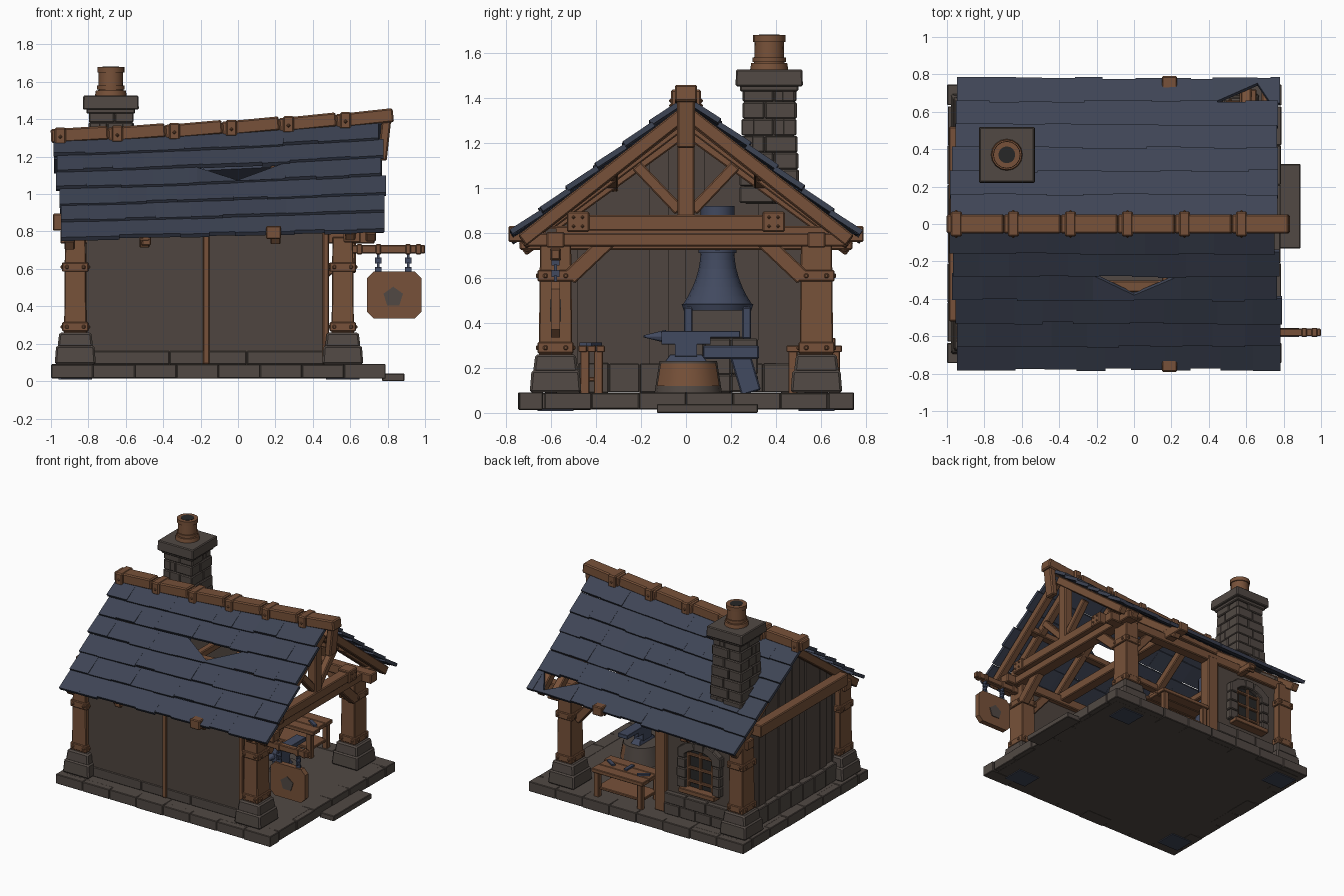
import bpy, bmesh, random
from math import pi, sin, cos
from mathutils import Matrix, Vector

random.seed(4)
if "Cube" in bpy.data.objects:
    bpy.data.objects.remove(bpy.data.objects["Cube"])

def material(name, *rgb):
    mat = bpy.data.materials.new(name)
    mat.use_nodes = True
    mat.diffuse_color = (*rgb, 1)
    shader = mat.node_tree.nodes["Principled BSDF"]
    shader.inputs["Base Color"].default_value = mat.diffuse_color
    return mat

SLATE = material("slate blue", .048, .058, .09)
WOOD = material("warm wood", .185, .083, .041)
STONE = material("grey brown stone", .082, .066, .057)
BOARD = material("dark board", .078, .06, .05)
METAL = material("blue iron", .053, .067, .115)
DARK = material("dark opening", .02, .02, .02)

# Shared building lines
FLOOR, PLATE = .09, .77
BACK_X, FRONT_X, SIDE_Y = -.87, .56, .58
SIDES = (-1, 1)
ROWS = 6

def jitter(amount):
    return random.uniform(-amount, amount)

def finish(name, bm, mat, bevel=0, smooth=False):
    bmesh.ops.recalc_face_normals(bm, faces=bm.faces)
    mesh = bpy.data.meshes.new(name)
    bm.to_mesh(mesh)
    bm.free()
    mesh.materials.append(mat)
    obj = bpy.data.objects.new(name, mesh)
    bpy.context.collection.objects.link(obj)
    if bevel:
        modifier = obj.modifiers.new("bevel", "BEVEL")
        modifier.width, modifier.segments = bevel, 1
    if smooth:
        bpy.ops.object.select_all(action="DESELECT")
        obj.select_set(True)
        bpy.context.view_layer.objects.active = obj
        bpy.ops.object.shade_smooth_by_angle()

def box(bm, centre, size, top=1, turn=Matrix.Identity(3)):
    for vert in bmesh.ops.create_cube(bm, size=1)["verts"]:
        taper = top if vert.co.z > 0 else 1
        local = Vector((vert.co.x * size[0] * taper, vert.co.y * size[1] * taper, vert.co.z * size[2]))
        vert.co = turn @ local + Vector(centre)

def beam(bm, start, end, width, height):
    start, end = Vector(start), Vector(end)
    along = (end - start).normalized()
    side = Vector((0, 1, 0)) if abs(along.x) > .6 else Vector((1, 0, 0))
    up = along.cross(side).normalized()
    side = up.cross(along)
    turn = Matrix((side, up, along)).transposed()
    box(bm, (start + end) / 2, (width, height, (end - start).length), 1, turn)

def drum(bm, centre, lower, upper, height, sides=16, turn=Matrix.Identity(3)):
    place = Matrix.Translation(centre) @ turn.to_4x4()
    bmesh.ops.create_cone(bm, cap_ends=True, segments=sides, radius1=lower,
                          radius2=upper, depth=height, matrix=place)

def slab(bm, corners, offset):
    # Thick plate from a flat outline, spread to both sides of it
    upper = [bm.verts.new(corner + offset) for corner in corners]
    lower = [bm.verts.new(corner - offset) for corner in corners]
    bm.faces.new(upper)
    bm.faces.new(lower[::-1])
    for i in range(len(corners)):
        bm.faces.new((upper[i], upper[i - 1], lower[i - 1], lower[i]))

def stones(bm, start, end, low, high, count, depth):
    # Row of slightly uneven blocks between two plan points
    start, end = Vector((*start, low)), Vector((*end, low))
    run = end - start
    for i in range(count):
        centre = start + run * (i + .5) / count
        centre.z = (low + high) / 2
        length, thick = run.length / count - .001, depth + jitter(.006)
        plan = (length, thick) if abs(run.x) > abs(run.y) else (thick, length)
        box(bm, centre, (*plan, high - low + jitter(.004)))

def ridge(x):
    return 1.285 + .1 * max(0, (x + 1) / 1.8) ** 1.4

def roof(x, slope, side):
    # Point on the roof: slope runs from 0 at the ridge to 1 at the eave
    eave = .775 + .025 * x
    return Vector((x, side * (.02 + .745 * slope), ridge(x) + (eave - ridge(x)) * slope))

# Base slab with edge stones and a step
bm = bmesh.new()
box(bm, (-.1, 0, .052), (1.7, 1.4, .074))
for side in SIDES:
    stones(bm, (-1, side * .69), (.79, side * .69), .015, FLOOR, 8, .11)
    end = -.105 + side * .835
    stones(bm, (end, -.63), (end, .63), .015, FLOOR, 6, .11)
box(bm, (.83, .095, .02), (.12, .45, .04))
finish("stone_base", bm, STONE, .004)

# Corner posts with stone feet, bands and rivets
feet, posts, pads = bmesh.new(), bmesh.new(), bmesh.new()
for x in (BACK_X, FRONT_X):
    for side in SIDES:
        y = side * SIDE_Y
        box(feet, (x, y, .14), (.22, .23, .1), .93)
        box(feet, (x, y, .22), (.19, .2, .08), .9)
        box(pads, (x, y, .012), (.18, .16, .008))
        box(posts, (x, y, .5), (.12, .15, .54), .92)
        for z in (.29, .61):
            box(posts, (x, y, z), (.14, .16, .05))
            for shift in (-.045, .045):
                box(posts, (x + shift, y, z), (.02, .176, .02))
                box(posts, (x, y + shift, z), (.156, .02, .02))
finish("post_feet", feet, STONE, .01)
finish("corner_posts", posts, WOOD, .005)
finish("foot_pads", pads, SLATE)

# Shingle rows, with one broken gap on each slope
gaps = {(-1, 2): (-.22, 0, .25), (1, 5): (.42, .66, .73)}
bm = bmesh.new()
for side in SIDES:
    normal = Vector((0, side * .57, .82))
    for row in range(ROWS):
        left, right = -.985 + .007 * row, .765 + .004 * row
        count = 10 + row % 2
        cuts = [left + (right - left) * i / count + jitter(.015) for i in range(count + 1)]
        gap = gaps.get((side, row))
        if gap:
            cuts = sorted([x for x in cuts if not gap[0] < x < gap[-1]] + list(gap))
        for a, b in zip(cuts, cuts[1:]):
            upper = [(row + .85 * bool(gap and x == gap[1])) / ROWS for x in (a, b)]
            lower = (row + 1) / ROWS + jitter(.008)
            lift = normal * (.014 + jitter(.003))
            corners = [roof(a, upper[0], side), roof(b, upper[1], side),
                       roof(b, lower, side) + lift, roof(a, lower, side) + lift]
            slab(bm, corners, normal * .012)
finish("roof_shingles", bm, SLATE)

# Ridge beam with straps and a drooping end
bm = bmesh.new()
tip, straps = .83, 6
for i in range(straps):
    a, b = [-1 + (tip + 1) * k / straps for k in (i, i + 1)]
    beam(bm, (a, 0, ridge(a) + .025), (b, 0, ridge(b) + .035), .1, .075)
    strap = a + .05
    box(bm, (strap, 0, ridge(strap) + .025), (.06, .135, .09))
    box(bm, (strap, 0, ridge(strap) + .02), (.02, .15, .02))
beam(bm, (.77, 0, 1.18), (.8, 0, 1.45), .05, .08)
finish("ridge_beam", bm, WOOD, .008)

# Timber frame
bm = bmesh.new()
truss = .64
drop = Vector((0, 0, -.055))
for side in SIDES:
    y = side * SIDE_Y
    beam(bm, (-.95, y, PLATE), (.73, y, PLATE), .08, .07)
    beam(bm, roof(-.9, .42, side) + drop, roof(.7, .42, side) + drop, .06, .05)
    for x in (-.9, -.5, .2, .6, .71):
        beam(bm, roof(x, .95, side) + drop, roof(x, 0, side) + drop, .055, .06)
    # Gable struts and knee braces
    beam(bm, (truss, side * .03, .9), (truss, side * .22, 1.1), .05, .05)
    beam(bm, (.6, side * .52, .6), (.6, side * .34, PLATE), .06, .07)
    beam(bm, (.5, y, .57), (.33, y, PLATE), .05, .06)
beam(bm, (.61, -.72, PLATE), (.61, .72, PLATE), .09, .06)
beam(bm, (truss, -.5, .845), (truss, .44, .845), .08, .07)
beam(bm, (truss, 0, .87), (truss, 0, 1.32), .07, .075)
beam(bm, (.19, -.79, .795), (.19, .79, .795), .08, .07)
beam(bm, (-.49, -.74, .75), (-.49, .74, .75), .05, .05)
beam(bm, (-.95, -.52, .85), (-.95, .52, .85), .08, .09)
beam(bm, (-.22, SIDE_Y, FLOOR), (-.22, SIDE_Y, PLATE), .09, .09)
for x in (-.17, .47):
    beam(bm, (x, -.615, FLOOR), (x, -.615, .8), .035, .05)
for y in (-.48, .39):
    box(bm, (truss, y, .85), (.1, .1, .09))
    for shift in (-.02, .02):
        for z in (.83, .87):
            box(bm, (.69, y + shift, z), (.02, .015, .015))
finish("timber_frame", bm, WOOD, .006)

# Side panels and the boarded end gable
bm = bmesh.new()
box(bm, (-.175, -.6, .455), (1.27, .05, .73))
box(bm, (-.52, .575, .45), (.6, .04, .7))
boards, half = 14, .56
for i in range(boards):
    edges = [half * (2 * (i + k) / boards - 1) for k in (0, 1)]
    low = [Vector((BACK_X, y, FLOOR)) for y in edges]
    high = [roof(BACK_X, (abs(y) - .02) / .745, 1).z - .03 for y in edges]
    top = [Vector((BACK_X, y, z)) for y, z in zip(edges, high)]
    slab(bm, low + top[::-1], Vector((.016 + jitter(.008), 0, 0)))
finish("board_walls", bm, BOARD)

# Stone footings under the walls
bm = bmesh.new()
for low, high, count in ((FLOOR, .17, 4), (.17, .25, 3)):
    stones(bm, (-.78, SIDE_Y), (-.26, SIDE_Y), low, high, count, .11)
stones(bm, (BACK_X, -.48), (BACK_X, .48), FLOOR, .22, 7, .11)
stones(bm, (-.78, -.6), (.46, -.6), FLOOR, .16, 3, .065)
finish("wall_footing", bm, STONE, .005)

# Window with stone surround, dark pane, bars and sill
surround, pane, bars = bmesh.new(), bmesh.new(), bmesh.new()
window = Vector((-.55, .6, .48))
for side in SIDES:
    for i in range(4):
        box(surround, window + Vector((side * .145, 0, .075 * i - .12)), (.07 + jitter(.01), .08, .072))
for i in range(5):
    angle = pi * (i + .5) / 5
    spot = window + Vector((.13 * cos(angle), 0, .12 + .055 * sin(angle)))
    box(surround, spot, (.08, .08, .065), 1, Matrix.Rotation((pi / 2 - angle) / 2, 3, "Y"))
box(pane, window, (.24, .008, .3))
for i in (-1, 0, 1):
    box(bars, window + Vector((i * .1, .01, 0)), (.02, .02, .29))
    box(bars, window + Vector((0, .01, i * .1)), (.22, .02, .02))
box(bars, window + Vector((0, .02, -.165)), (.3, .09, .035))
finish("window_surround", surround, STONE, .006)
finish("window_pane", pane, DARK)
finish("window_bars_and_sill", bars, WOOD, .004)

# Chimney of stone courses with a cap
bm = bmesh.new()
stack = Vector((-.68, .37, 0))
def up(height):
    return stack + Vector((0, 0, height))
box(bm, up(1.18), (.22, .22, .5))
for course in range(7):
    reach, joint = .132 - .0025 * course, .02 * (-1) ** course
    level = up(.97 + .075 * course)
    for side in SIDES:
        for a, b in ((-reach, joint), (joint, reach)):
            out, length = side * (reach - .03 + jitter(.004)), b - a - .002
            box(bm, level + Vector(((a + b) / 2, out, 0)), (length, .06, .074))
            box(bm, level + Vector((out, (a + b) / 2, 0)), (.06, length, .074))
box(bm, up(1.445), (.26, .26, .03))
box(bm, up(1.49), (.3, .3, .075), .98)
finish("chimney", bm, STONE, .006)

# Clay chimney pot with rims and a dark mouth
bm = bmesh.new()
drum(bm, up(1.54), .085, .08, .03)
drum(bm, up(1.6), .068, .064, .15)
drum(bm, up(1.57), .074, .074, .02)
drum(bm, up(1.665), .072, .072, .03)
finish("chimney_pot", bm, WOOD, 0, True)
bm = bmesh.new()
drum(bm, up(1.68), .045, .045, .004)
finish("pot_mouth", bm, DARK)

# Hearth, flared hood and iron trough
bm = bmesh.new()
for course in range(3):
    stones(bm, (-.6, -.04), (-.6, .32), FLOOR + .08 * course, .17 + .08 * course, 3, .36)
box(bm, (-.73, .14, .4), (.12, .3, .14))
finish("hearth", bm, STONE, .007)
bm = bmesh.new()
steps, hood = 6, Vector((-.58, .14, .5))
flare = [.075 + .08 * (1 - i / steps) ** 2 for i in range(steps + 1)]
for i, (lower, upper) in enumerate(zip(flare, flare[1:])):
    drum(bm, hood + Vector((0, 0, .04 * i)), lower, upper, .04)
drum(bm, hood - Vector((0, 0, .03)), .15, .16, .03)
drum(bm, hood + Vector((0, 0, .22)), .085, .085, .02)
drum(bm, hood + Vector((0, 0, .32)), .075, .075, .2)
finish("forge_hood", bm, METAL, 0, True)
bm = bmesh.new()
for shift in (-.13, .13):
    box(bm, (-.5, .14 + shift, .4), (.05, .04, .14))
box(bm, (-.28, .2, .27), (.16, .25, .06))
beam(bm, (-.28, .24, .26), (-.28, .29, FLOOR), .14, .09)
finish("forge_ironwork", bm, METAL, .006)

# Anvil on its block, with wood showing on one half
block, band, bm = bmesh.new(), bmesh.new(), bmesh.new()
drum(block, (.36, .01, .16), .15, .128, .14)
drum(band, (.36, .01, .17), .15, .133, .1)
hidden = [face for face in band.faces if face.calc_center_median().x < .4]
bmesh.ops.delete(band, geom=hidden, context="FACES")
for z, length, height, top in ((.24, .2, .04, .7), (.28, .1, .06, 1), (.335, .22, .06, 1)):
    box(bm, (.36, 0, z), (.08, length, height), top)
box(bm, (.36, .16, .35), (.08, .16, .03))
drum(bm, (.36, -.14, .34), .03, .005, .1, 8, Matrix.Rotation(pi / 2, 3, "X"))
finish("anvil_block", block, STONE, 0, True)
finish("anvil_block_band", band, WOOD, 0, True)
finish("anvil", bm, METAL, .006)

# Work table and stool with tools on top
bm, tools = bmesh.new(), bmesh.new()
for x, y, width, depth in ((.09, .57, .44, .25), (.22, -.42, .2, .12)):
    for i in (-1, 0, 1):
        box(bm, (x, y + i * depth / 3, .285), (width + jitter(.02), depth / 3 - .002, .03))
        turn = Matrix.Rotation(i, 3, "Z")
        box(tools, (x + i * width / 3, y + jitter(.03), .305), (.025, .09, .015), 1, turn)
    for a in SIDES:
        for b in SIDES:
            box(bm, (x + a * (width / 2 - .04), y + b * (depth / 2 - .03), .18), (.04, .04, .2))
    box(bm, (x, y, .15), (width - .06, depth - .06, .02))
finish("table_and_stool", bm, WOOD, .004)

# Hanging sign with clipped corners, bracket arm and chains
board, arm, patch = bmesh.new(), bmesh.new(), bmesh.new()
box(board, (.835, -SIDE_Y, .46), (.29, .04, .25))
upright = [e for e in board.edges if abs(e.verts[0].co.y - e.verts[1].co.y) > .01]
bmesh.ops.bevel(board, geom=upright, offset=.035, segments=1, affect="EDGES")
drum(patch, (.83, -SIDE_Y, .45), .055, .055, .05, 5, Matrix.Rotation(pi / 2, 3, "X"))
beam(arm, (.6, -SIDE_Y, .705), (1, -SIDE_Y, .705), .04, .045)
for x in (.65, .75, .91, .965):
    box(arm, (x, -SIDE_Y, .705), (.03, .05, .055))
for x in (.75, .91):
    for i in range(4):
        size = (.036, .012, .03) if i % 2 else (.012, .036, .03)
        box(tools, (x, -SIDE_Y, .67 - .025 * i), size)
finish("hanging_sign", board, WOOD)
finish("sign_patch", patch, STONE)
finish("sign_arm", arm, WOOD, .005)
finish("iron_tools_and_chains", tools, METAL)
